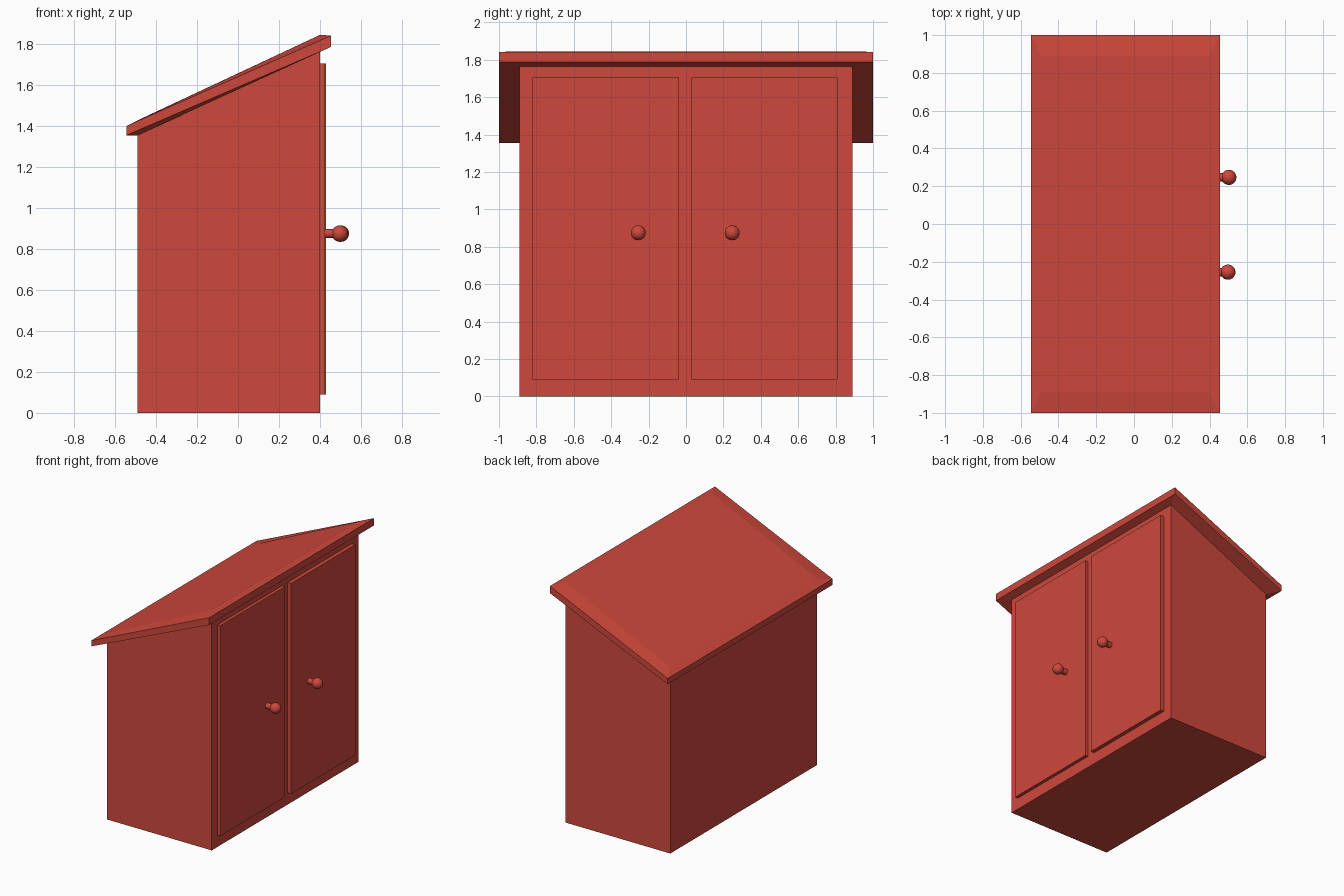
import bpy, bmesh
from math import pi

if "Cube" in bpy.data.objects:
    bpy.data.objects.remove(bpy.data.objects["Cube"])

red = bpy.data.materials.new("red_paint")
red.diffuse_color = (0.62, 0.065, 0.045, 1)
red.use_nodes = True
red.node_tree.nodes["Principled BSDF"].inputs["Base Color"].default_value = red.diffuse_color


def mesh_object(name, bm):
    bmesh.ops.recalc_face_normals(bm, faces=bm.faces)
    me = bpy.data.meshes.new(name)
    bm.to_mesh(me)
    bm.free()
    me.materials.append(red)
    ob = bpy.data.objects.new(name, me)
    bpy.context.collection.objects.link(ob)
    return ob


def extrude_profile(name, profile, y0, y1):
    """Closed xz profile extruded along y."""
    bm = bmesh.new()
    face = bm.faces.new([bm.verts.new((x, y0, z)) for x, z in profile])
    side = bmesh.ops.extrude_face_region(bm, geom=[face])["geom"]
    verts = [v for v in side if isinstance(v, bmesh.types.BMVert)]
    bmesh.ops.translate(bm, verts=verts, vec=(0, y1 - y0, 0))
    return mesh_object(name, bm)


# Cabinet body with a sloping top, tucked slightly into the roof
XB, XF, YB = -0.49, 0.40, 0.89
extrude_profile("cabinet_body", [(XB, 0), (XF, 0), (XF, 1.785), (XB, 1.375)], -YB, YB)


# Overhanging roof: four rings, inner ones following the body outline
def ring(bm, x0, x1, y, z0, z1):
    return [bm.verts.new(p) for p in
            ((x0, -y, z0), (x1, -y, z1), (x1, y, z1), (x0, y, z0))]


bm = bmesh.new()
rings = [ring(bm, XB, XF, YB, 1.355, 1.765),
         ring(bm, -0.545, 0.455, 1.0, 1.355, 1.787),
         ring(bm, -0.545, 0.455, 1.0, 1.40, 1.842),
         ring(bm, XB, XF, YB, 1.428, 1.845)]
for a, b in zip(rings, rings[1:]):
    for i in range(4):
        j = (i + 1) % 4
        bm.faces.new((a[i], a[j], b[j], b[i]))
bm.faces.new(rings[0])
bm.faces.new(rings[-1])
mesh_object("roof", bm)


# Two doors, each with a stem and a ball knob
def door(side, y0, y1, x_front, knob_y, knob_x):
    x0 = XF - 0.01
    extrude_profile(side + "_door",
                    [(x0, 0.09), (x_front, 0.09), (x_front, 1.705), (x0, 1.705)], y0, y1)
    bpy.ops.mesh.primitive_cylinder_add(vertices=24, radius=0.022, depth=0.08,
                                        location=(knob_x - 0.06, knob_y, 0.875),
                                        rotation=(0, pi / 2, 0))
    stem = bpy.context.object
    stem.name = side + "_knob_stem"
    bpy.ops.object.shade_smooth_by_angle()
    bpy.ops.mesh.primitive_uv_sphere_add(segments=32, ring_count=16, radius=0.04,
                                         location=(knob_x, knob_y, 0.875))
    knob = bpy.context.object
    knob.name = side + "_knob"
    bpy.ops.object.shade_smooth()
    for ob in (stem, knob):
        ob.data.materials.append(red)


door("left", -0.82, -0.037, 0.425, -0.255, 0.497)
door("right", 0.03, 0.81, 0.43, 0.247, 0.502)
